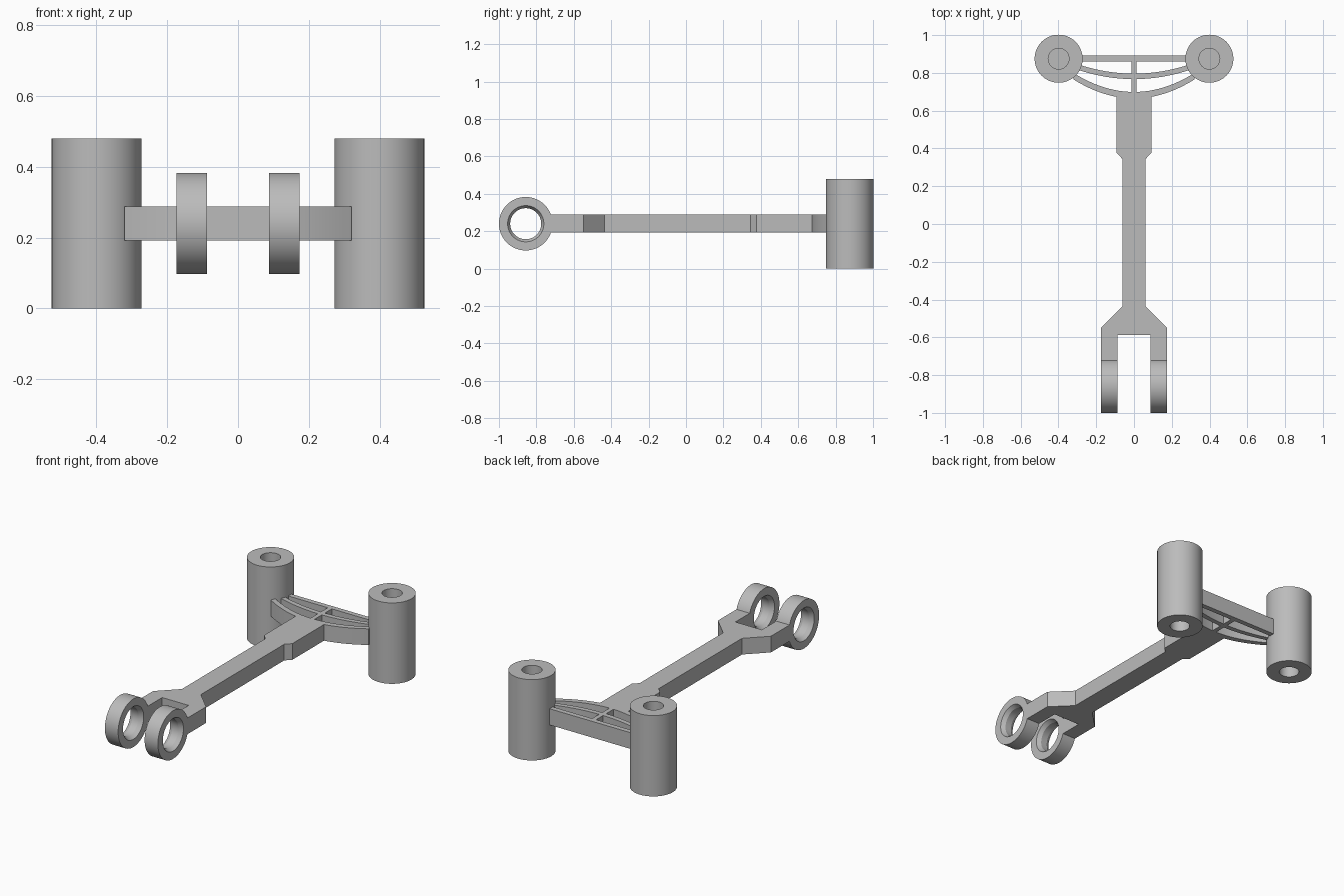
import bpy, bmesh, math
from mathutils import Matrix, Vector

if "Cube" in bpy.data.objects:
    bpy.data.objects.remove(bpy.data.objects["Cube"], do_unlink=True)

grey = bpy.data.materials.new("plain grey")
grey.use_nodes = True
grey.diffuse_color = (0.5, 0.5, 0.5, 1)
grey.node_tree.nodes["Principled BSDF"].inputs["Base Color"].default_value = (0.5, 0.5, 0.5, 1)

Z_LOW, Z_HIGH = 0.192, 0.288     # thickness of the flat arm
RING_Y, RING_Z = -0.857, 0.24


def finish(name, bm):
    bmesh.ops.remove_doubles(bm, verts=bm.verts, dist=1e-5)
    bmesh.ops.recalc_face_normals(bm, faces=bm.faces)
    mesh = bpy.data.meshes.new(name)
    bm.to_mesh(mesh)
    bm.free()
    mesh.materials.append(grey)
    obj = bpy.data.objects.new(name, mesh)
    bpy.context.collection.objects.link(obj)
    bpy.ops.object.select_all(action="DESELECT")
    obj.select_set(True)
    bpy.context.view_layer.objects.active = obj
    bpy.ops.object.shade_smooth_by_angle(angle=math.radians(25))


def plate(name, outline):
    """Extrude an outline in plan through the arm thickness."""
    bm = bmesh.new()
    face = bm.faces.new([bm.verts.new((x, y, Z_LOW)) for x, y in outline])
    top = bmesh.ops.extrude_face_region(bm, geom=[face])["geom"]
    verts = [v for v in top if isinstance(v, bmesh.types.BMVert)]
    bmesh.ops.translate(bm, verts=verts, vec=(0, 0, Z_HIGH - Z_LOW))
    finish(name, bm)


def lathe(name, profile, matrix, closed, steps=64):
    """Spin a (radius, height) profile about z, then place it."""
    bm = bmesh.new()
    verts = [bm.verts.new((r, 0, h)) for r, h in profile]
    edges = [bm.edges.new(pair) for pair in zip(verts, verts[1:])]
    if closed:
        edges.append(bm.edges.new((verts[-1], verts[0])))
    bmesh.ops.spin(bm, geom=verts + edges, cent=(0, 0, 0), axis=(0, 0, 1),
                   angle=math.tau, steps=steps, use_duplicate=False)
    bmesh.ops.transform(bm, matrix=matrix, verts=bm.verts)
    finish(name, bm)


def curved_rib(name, front, back, bend, reach, count=24):
    xs = [reach * (2 * i / count - 1) for i in range(count + 1)]
    lower = [(x, front + bend * x * x) for x in xs]
    upper = [(x, back + bend * x * x) for x in reversed(xs)]
    plate(name, lower + upper)


# Forked arm, mirrored from its left half
half = [(0.087, -0.587), (0.087, -0.73), (0.174, -0.73), (0.174, -0.548),
        (0.062, -0.437), (0.062, 0.345), (0.093, 0.377), (0.093, 0.69)]
plate("forked_arm", half + [(-x, y) for x, y in reversed(half)])

# Ribs joining the arm to the two posts
curved_rib("front_rib", 0.665, 0.699, 0.98, 0.32)
curved_rib("middle_rib", 0.767, 0.796, 0.56, 0.3)
for name, w, y0, y1 in (("back_bar", 0.3, 0.861, 0.891), ("centre_rib", 0.013, 0.68, 0.87)):
    plate(name, [(-w, y0), (w, y0), (w, y1), (-w, y1)])

# Posts with a blind bore at each end, and chamfered fork rings
post = [(0, 0.2), (0.055, 0.2), (0.055, 0), (0.127, 0),
        (0.127, 0.48), (0.055, 0.48), (0.055, 0.28), (0, 0.28)]
ring = [(0.097, -0.0435), (0.143, -0.0435), (0.143, 0.0435),
        (0.097, 0.0435), (0.083, 0.02), (0.083, -0.02)]
for side, label in ((1, "left"), (-1, "right")):
    lathe(label + "_post", post, Matrix.Translation((side * 0.399, 0.875, 0)), False)
    turn = Matrix.Rotation(math.pi / 2, 4, "Y")
    place = Matrix.Translation(Vector((side * 0.1305, RING_Y, RING_Z)))
    lathe(label + "_fork_ring", ring, place @ turn, True)
